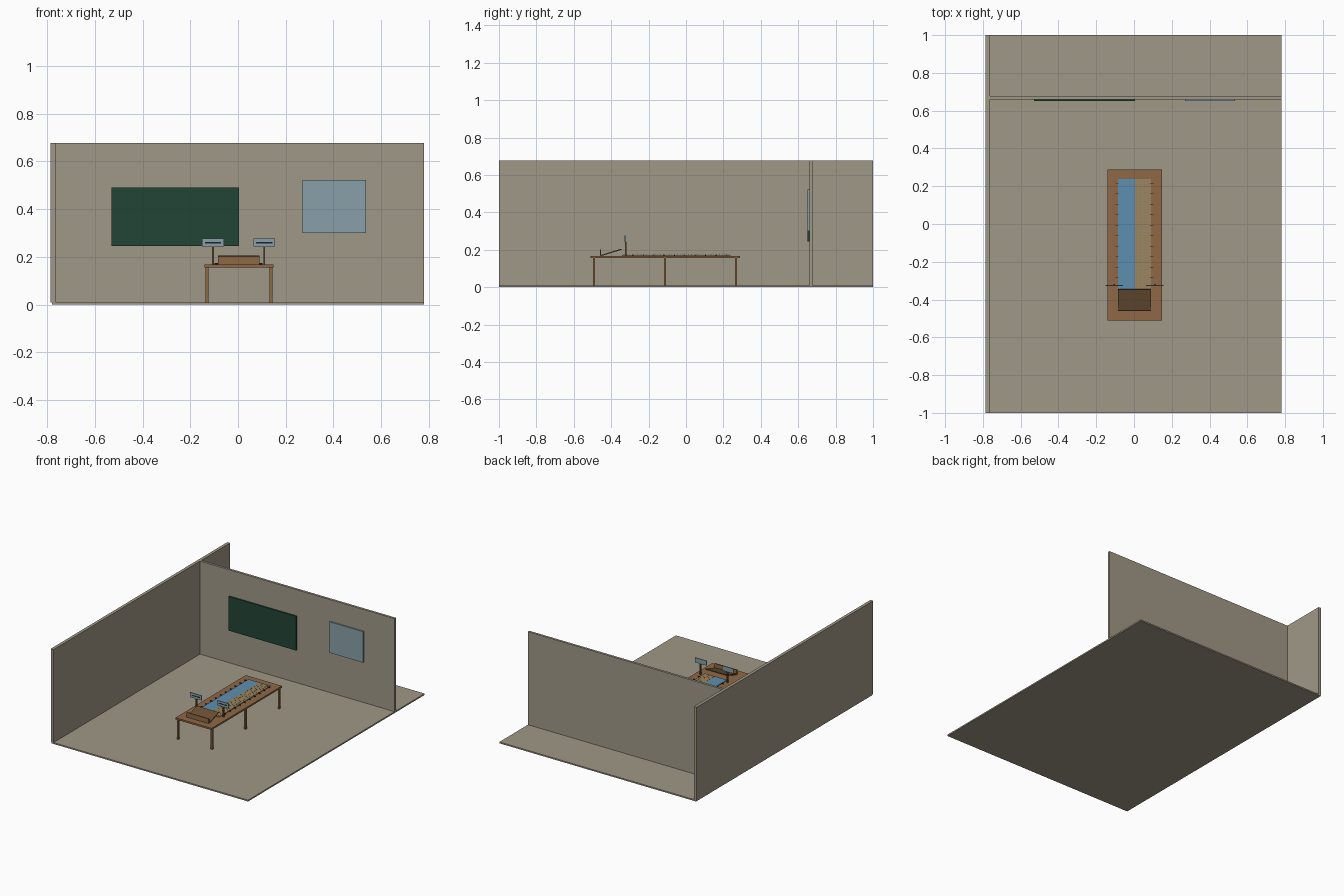
import bpy
import math

cube = bpy.data.objects.get("Cube")
if cube:
    bpy.data.objects.remove(cube, do_unlink=True)


def material(name, *rgb):
    """Flat material from display colour values, stored as linear."""
    lin = [((c / 255 + 0.055) / 1.055) ** 2.4 for c in rgb]
    m = bpy.data.materials.new(name)
    m.use_nodes = True
    m.diffuse_color = (*lin, 1)
    bsdf = m.node_tree.nodes["Principled BSDF"]
    bsdf.inputs["Base Color"].default_value = (*lin, 1)
    bsdf.inputs["Roughness"].default_value = 0.8
    return m


plaster = material("warm grey plaster", 160, 152, 135)
board_green = material("board green", 34, 67, 53)
pale_blue = material("pale blue", 136, 160, 169)
wood = material("table wood", 142, 104, 70)
dark_wood = material("dark wood", 108, 80, 52)
smooth_blue = material("smooth track blue", 95, 143, 175)
rough_tan = material("rough track tan", 155, 134, 98)
grit_brown = material("grit brown", 150, 112, 66)
ink = material("dark marking", 30, 34, 38)


def box(name, mat, x, y, z, tilt=0):
    """Box from (low, high) ranges on each axis, optionally tilted about x."""
    centre = [(a + b) / 2 for a, b in (x, y, z)]
    bpy.ops.mesh.primitive_cube_add(size=1, location=centre)
    ob = bpy.context.object
    ob.name = name
    ob.scale = [b - a for a, b in (x, y, z)]
    ob.rotation_euler.x = tilt
    ob.data.materials.append(mat)
    return ob


def repeat(ob, count, step):
    """Repeat an object along y with an array modifier."""
    mod = ob.modifiers.new("repeat", "ARRAY")
    mod.count = count
    mod.use_relative_offset = False
    mod.use_constant_offset = True
    mod.constant_offset_displace = (0, step / ob.scale.y, 0)


# Room shell
FLOOR = 0.01
WALL_TOP = 0.677
box("floor", plaster, (-0.78, 0.78), (-1, 1), (0, FLOOR))
box("side_wall", plaster, (-0.785, -0.763), (-1, 1), (FLOOR, WALL_TOP))
box("back_wall", plaster, (-0.763, 0.78), (0.66, 0.677), (FLOOR, WALL_TOP))

# Wall boards
box("chalkboard", board_green, (-0.53, 0.004), (0.65, 0.66), (0.245, 0.49))
box("wall_panel", pale_blue, (0.27, 0.536), (0.65, 0.66), (0.3, 0.522))

# Table
TOP = 0.168
MID = 0.004
box("table_top", wood, (MID - 0.144, MID + 0.144), (-0.51, 0.288), (0.156, TOP))
for side, cx in (("right", MID - 0.134), ("left", MID + 0.134)):
    for place, cy in (("front", -0.492), ("middle", -0.112), ("back", 0.268)):
        box(f"{place}_{side}_leg", wood, (cx - 0.006, cx + 0.006),
            (cy - 0.006, cy + 0.006), (FLOOR, 0.156))

# Smooth and rough tracks
START, END = -0.343, 0.238
TRACK = TOP + 0.005
box("smooth_track", smooth_blue, (-0.084, MID), (START, END), (TOP, TRACK))
box("rough_track", rough_tan, (MID, 0.09), (START, END), (TOP, TRACK))

# Grit ridges on the rough track
for i in range(4):
    cx = 0.012 + i * 0.02
    grit = box("grit_row", grit_brown, (cx, cx + 0.003),
               (START + 0.01, START + 0.014), (TRACK, TRACK + 0.0015))
    repeat(grit, 38, 0.015)

# Distance marks beside both tracks
for side, cx in (("right", -0.09), ("left", 0.094)):
    marks = box(f"{side}_distance_marks", ink, (cx - 0.008, cx + 0.008),
                (-0.286, -0.282), (TOP, TRACK + 0.002))
    repeat(marks, 10, 0.0555)

# Launch ramp with its end stop
slope = math.atan2(0.034, 0.11)
box("launch_ramp", dark_wood, (-0.084, 0.09), (-0.458, -0.343),
    (0.183, 0.189), slope)
box("ramp_stop", wood, (-0.084, 0.09), (-0.461, -0.454), (TOP, 0.202))

# Signs on posts
for side, cx in (("right", -0.105), ("left", 0.11)):
    box(f"{side}_sign_post", dark_wood, (cx - 0.004, cx + 0.004),
        (-0.325, -0.317), (TOP, 0.243))
    box(f"{side}_sign", pale_blue, (cx - 0.046, cx + 0.046),
        (-0.328, -0.322), (0.243, 0.277))
    box(f"{side}_sign_stripe", ink, (cx - 0.034, cx + 0.034),
        (-0.329, -0.328), (0.257, 0.263))
